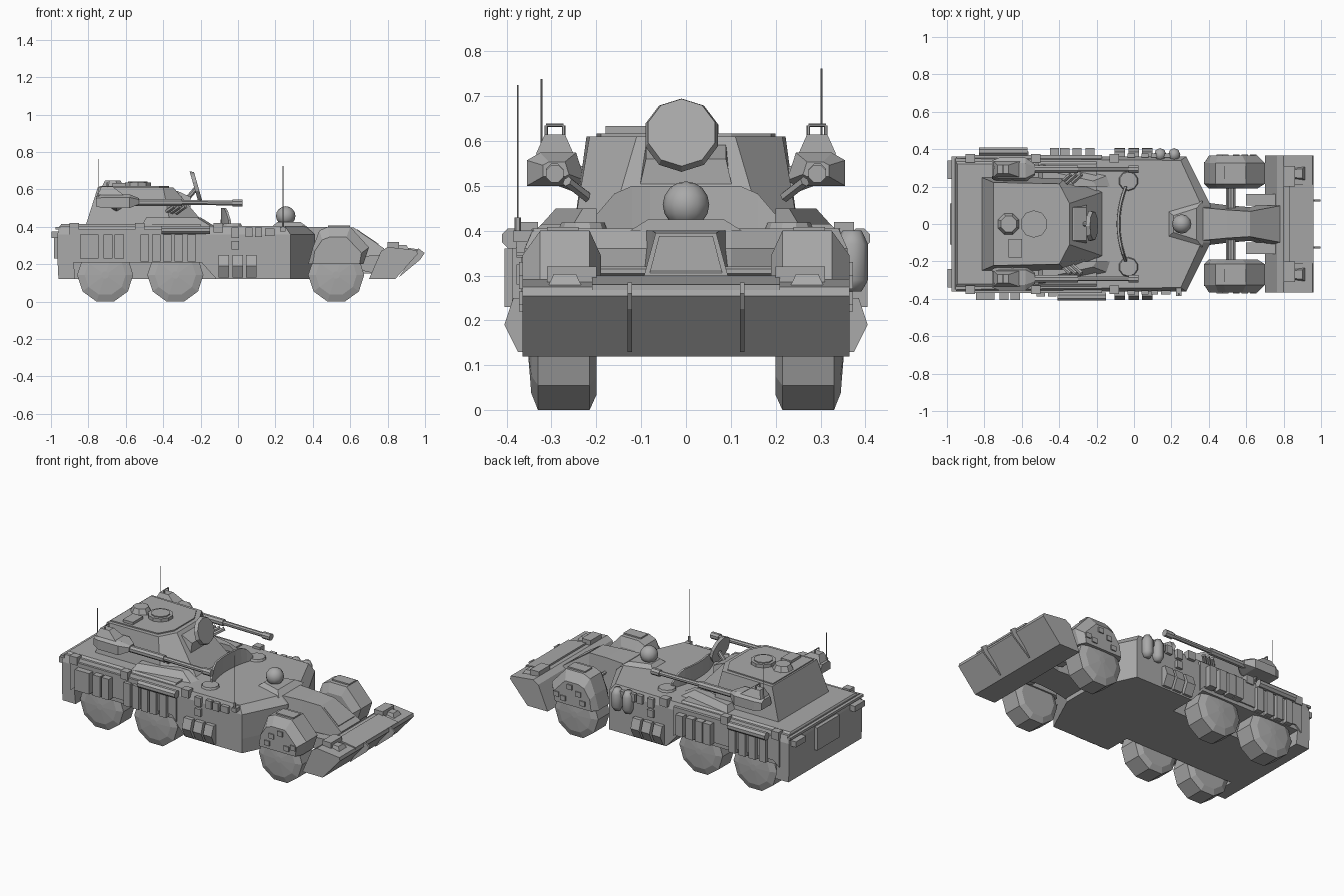
import bpy, bmesh, math
from mathutils import Vector

if "Cube" in bpy.data.objects:
    bpy.data.objects.remove(bpy.data.objects["Cube"])

grey = bpy.data.materials.new("armour_grey")
grey.diffuse_color = (0.4, 0.4, 0.4, 1)
grey.use_nodes = True
grey.node_tree.nodes["Principled BSDF"].inputs["Base Color"].default_value = grey.diffuse_color


def finish(name, bm, smooth=False):
    bmesh.ops.recalc_face_normals(bm, faces=bm.faces[:])
    me = bpy.data.meshes.new(name)
    bm.to_mesh(me)
    bm.free()
    ob = bpy.data.objects.new(name, me)
    bpy.context.collection.objects.link(ob)
    me.materials.append(grey)
    if smooth:
        for p in me.polygons:
            p.use_smooth = True
    return ob


def loft(name, rings, smooth=False):
    """Skin closed rings of equal length and cap both ends."""
    bm = bmesh.new()
    vs = [[bm.verts.new(p) for p in r] for r in rings]
    n = len(vs[0])
    for a, b in zip(vs, vs[1:]):
        for i in range(n):
            bm.faces.new((a[i], a[(i + 1) % n], b[(i + 1) % n], b[i]))
    bm.faces.new(vs[0][::-1])
    bm.faces.new(vs[-1])
    return finish(name, bm, smooth)


def slab(name, plan, z0, z1, plan2=None):
    return loft(name, [[(x, y, z0) for x, y in plan], [(x, y, z1) for x, y in plan2 or plan]])


def side(name, prof, y0, y1, prof2=None):
    return loft(name, [[(x, y0, z) for x, z in prof], [(x, y1, z) for x, z in prof2 or prof]])


def box(name, x0, x1, y0, y1, z0, z1):
    return slab(name, [(x0, y0), (x1, y0), (x1, y1), (x0, y1)], z0, z1)


def tube(name, a, b, r, n=8, r2=None, smooth=False):
    a, b = Vector(a), Vector(b)
    q = (b - a).to_track_quat('Z', 'Y')
    def ring(c, rad):
        return [c + q @ Vector((rad * math.cos((i + .5) * math.tau / n),
                                rad * math.sin((i + .5) * math.tau / n), 0)) for i in range(n)]
    return loft(name, [ring(a, r), ring(b, r if r2 is None else r2)], smooth)


def mir(pts):
    """Complete a half outline (y > 0) symmetrically."""
    return pts + [(x, -y) for x, y in reversed(pts)]


# Hull: upper body, bevelled deck, belly, lower front body, tail
plan = mir([(-.965, .36), (.28, .36), (.41, .1)])
slab("upper_hull", plan, .21, .36)
slab("deck", plan, .36, .405, mir([(-.955, .35), (.25, .34), (.36, .1)]))
box("belly", -.955, -.1, -.2, .2, .12, .22)
slab("lower_front_hull", mir([(-.115, .36), (.28, .36), (.4, .1)]), .12, .215,
     mir([(-.2, .36), (.28, .36), (.41, .1)]))
side("tail", [(-.96, .12), (-.87, .12), (-.88, .22), (-.965, .22)], -.36, .36)
slab("rear_deck", mir([(-.955, .34), (-.2, .34)]), .4, .415, mir([(-.945, .32), (-.2, .32)]))
box("rear_door", -.985, -.96, -.11, .11, .23, .37)
box("rear_rail", -.975, -.95, -.36, .36, .385, .4)
for s in (1, -1):
    box("tail_lamp", -.998, -.96, *sorted((s * .24, s * .34)), .34, .375)

# Wheels: ten-sided tyres with domed hubs
def wheel(x, s):
    rows = [(.2, .115), (.215, .15), (.33, .15), (.345, .11), (.352, .02)]
    loft("wheel", [[(x + r * math.cos(math.tau * i / 10), s * y, .1427 + r * math.sin(math.tau * i / 10))
                    for i in range(10)] for y, r in rows])

for s in (1, -1):
    for x in (-.71, -.335, .525):
        wheel(x, s)
    # Front fender with tapered outer face
    arch = [(.375, .2), (.40, .29), (.435, .38), (.48, .40), (.60, .40), (.70, .29), (.67, .2)]
    inner = [(.40, .2), (.41, .27), (.45, .33), (.49, .345), (.58, .345), (.66, .26), (.65, .2)]
    loft("front_fender", [[(x, s * y, z) for x, z in p] for y, p in
                          ((.19, inner), (.215, arch), (.325, arch), (.365, inner))])
    for x, z in ((.44, .22), (.47, .27), (.53, .30), (.575, .22), (.62, .235)):
        box("fender_fitting", x, x + .035, *sorted((s * .35, s * .372)), z, z + .03)
    box("fender_top_strip", .48, .6, *sorted((s * .24, s * .31)), .4, .408)
    tube("axle", (.525, 0, .27), (.525, s * .22, .27), .018)
    tube("axle_stay", (.5, 0, .31), (.5, s * .22, .31), .01, 6)

# Nose neck between the front wheels
loft("neck", [[(x, -w, b), (x, w, b), (x, w * .75, t), (x, -w * .75, t)] for x, w, b, t in
              ((.34, .12, .14, .40), (.5, .1, .15, .40), (.62, .09, .15, .395), (.78, .13, .15, .285))])
loft("nose_hatch", [[(x, -w, z), (x, w, z), (x, w, z + .012), (x, -w, z + .012)] for x, w, z in
                    ((.635, .06, .376), (.75, .08, .298))])

# Plough blade with ribs and lamps
side("plough", [(.70, .12), (.84, .12), (.96, .255), (.955, .275), (.80, .292), (.765, .27)], -.365, .365)
side("plough_top_plate", [(.83, .286), (.96, .268), (.96, .28), (.83, .3)], -.21, .21)
for s in (1, -1):
    side("plough_rib", [(.86, .13), (.955, .27), (.965, .285), (.998, .26), (.975, .225)], s * .12, s * .13)
    box("plough_hinge", .80, .86, *sorted((s * .2, s * .31)), .28, .32)
    lamp = [(.83, s * .235), (.925, s * .225), (.925, s * .315), (.83, s * .305)]
    slab("headlamp", lamp, .26, .303, [(.84, s * .25), (.90, s * .245), (.90, s * .295), (.84, s * .29)])
    side("plough_plate", [(.9, .225), (.915, .223), (.932, .24), (.918, .24)], s * .25, s * .31)
    side("push_arm", [(.6, .18), (.78, .14), (.79, .25), (.6, .24)], s * .1, s * .16)

# Driver cover and sight ball
slab("driver_cover", mir([(.18, .07), (.37, .125)]), .4, .425, mir([(.21, .045), (.335, .085)]))
bm = bmesh.new()
bmesh.ops.create_uvsphere(bm, u_segments=12, v_segments=8, radius=.052)
bmesh.ops.translate(bm, verts=bm.verts, vec=(.255, 0, .458))
finish("sight_ball", bm, True)

# Turret shell
slab("turret", mir([(-.815, .25), (-.36, .25), (-.17, .17)]), .405, .61,
     mir([(-.75, .222), (-.40, .215), (-.345, .11)]))
slab("turret_roof", mir([(-.74, .2), (-.42, .19), (-.37, .1)]), .608, .617)
tube("cupola", (-.535, 0, .61), (-.535, 0, .637), .073, 10)
tube("cupola_lid", (-.535, 0, .63), (-.535, 0, .643), .055, 10)
tube("hatch", (-.67, 0, .61), (-.67, 0, .648), .064, 8, .045)
box("roof_box", -.67, -.6, -.18, -.08, .61, .633)

# Radar dish and its drum
loft("dish_mount", [[(x, -w, b), (x, w, b), (x, w * .85, t), (x, -w * .85, t)] for x, w, b, t in
                    ((-.38, .1, .48, .6), (-.32, .105, .48, .59), (-.255, .105, .49, .56))])
tube("dish_stem", (-.28, 0, .54), (-.22, 0, .61), .014)
tube("dish", (-.235, -.01, .613), (-.214, -.01, .619), .085, 10, .078)

# Curved splash guard before the turret
for t, z in ((0, .5),):
    ys = [-.2 + .4 * i / 10 for i in range(11)]
    loft("splash_guard", [[(-.085 + y * y - .008, y, .4), (-.085 + y * y + .012, y, .4),
                           (-.085 + y * y + .006, y, h), (-.085 + y * y - .006, y, h)]
                          for y in ys for h in [.43 + .07 * min(1, (.205 - abs(y)) / .06)]])

for s in (1, -1):
    tube("deck_hatch", (-.03, s * .23, .4), (-.03, s * .23, .418), .055, 10, .048)
    # Side gun pods with long barrels
    def pod(x, k):
        return [(x, s * (.29 + a * k), .537 + b * k) for a, b in
                ((-.065, -.025), (-.045, -.037), (.065, -.037), (.065, .02), (.035, .037), (-.045, .037))]
    loft("gun_pod", [pod(-.76, .75), pod(-.72, 1), pod(-.58, 1), pod(-.53, .45)])
    slab("pod_cap", [(-.75, s * .25), (-.61, s * .25), (-.61, s * .335), (-.75, s * .335)], .57, .615,
         [(-.73, s * .27), (-.67, s * .27), (-.67, s * .315), (-.73, s * .315)])
    for y in (.273, .312):
        tube("pod_handle", (-.7, s * y, .6), (-.7, s * y, .635), .004, 6)
    tube("pod_handle_bar", (-.7, s * .273, .635), (-.7, s * .312, .635), .004, 6)
    tube("pod_arm", (-.65, s * .2, .5), (-.65, s * .28, .53), .03, 6)
    tube("barrel_sleeve", (-.55, s * .293, .53), (-.3, s * .293, .53), .021)
    tube("barrel", (-.3, s * .293, .53), (.0, s * .293, .527), .014)
    tube("muzzle", (-.03, s * .293, .527), (.025, s * .293, .527), .021)
    # Deck fairing beside the turret
    slab("deck_fairing", [(-.52, s * .335), (-.52, s * .2), (-.12, s * .2), (-.14, s * .26)], .4, .45,
         [(-.49, s * .29), (-.49, s * .2), (-.2, s * .2), (-.22, s * .23)])
    # Smoke launchers
    for i in range(3):
        x = -.39 + .03 * i
        tube("smoke_launcher", (x, s * .22, .475), (x + .05, s * .265, .51), .012, 6)
    # Slanted lower lockers and middle fittings
    for x in (-.105, -.03, .042):
        pts = [(.355, .13), (.375, .13), (.405, .19), (.385, .25), (.355, .25)]
        loft("lower_locker", [[(a, s * y, z) for y, z in pts] for a in (x, x + .058)])
    for x, z, w, h in ((-.035, .34, .04, .055), (-.035, .28, .04, .045), (.04, .345, .038, .05),
                       (.09, .345, .038, .05), (.145, .35, .05, .04)):
        box("side_fitting", x, x + w, *sorted((s * .355, s * .378)), z, z + h)
    # Skirt panels over the rear wheels
    side("skirt", [(-.9, .2), (-.86, .235), (-.2, .235), (-.17, .2), (-.17, .385), (-.9, .385)],
         s * .35, s * .368)
    rows = (-.845, -.795, -.72, -.66) if s < 0 else (-.45, -.395, -.33, -.26)
    other = (-.52, -.46, -.4, -.34, -.27) if s < 0 else (-.82, -.75, -.68, -.61)
    for x in rows:
        box("stowage_box", x, x + .05, *sorted((s * .36, s * .405)), .23, .36)
    for x in other:
        box("skirt_box", x, x + .045, *sorted((s * .36, s * .388)), .215, .36)
    for x in (-.9, -.55, -.13):
        box("deck_clamp", x, x + .05, *sorted((s * .33, s * .375)), .37, .42)
    # Rolled tarpaulin
    a, b = (-.41, -.15) if s < 0 else (-.83, -.57)
    tube("tarpaulin_roll", (a, s * .388, .383), (b, s * .388, .383), .024, 8, smooth=False)

# Soft bags on the left side
for x in (.14, .215):
    loft("bag", [[(x + .033 * k * math.cos(a * math.tau / 8), .37 + .036 * k * math.sin(a * math.tau / 8), z)
                  for a in range(8)] for z, k in ((.265, .6), (.29, 1), (.37, 1), (.40, .6))], True)

# Aerials
for x, y, z0, z1 in ((-.745, -.322, .55, .738), (-.745, .302, .55, .762), (.24, -.375, .4, .725)):
    tube("aerial", (x, y, z0), (x, y, z1), .002, 5)
    tube("aerial_base", (x, y, z0 - .02), (x, y, z0 + .03), .007, 6)
box("aerial_bracket", .225, .255, -.385, -.33, .375, .4)
